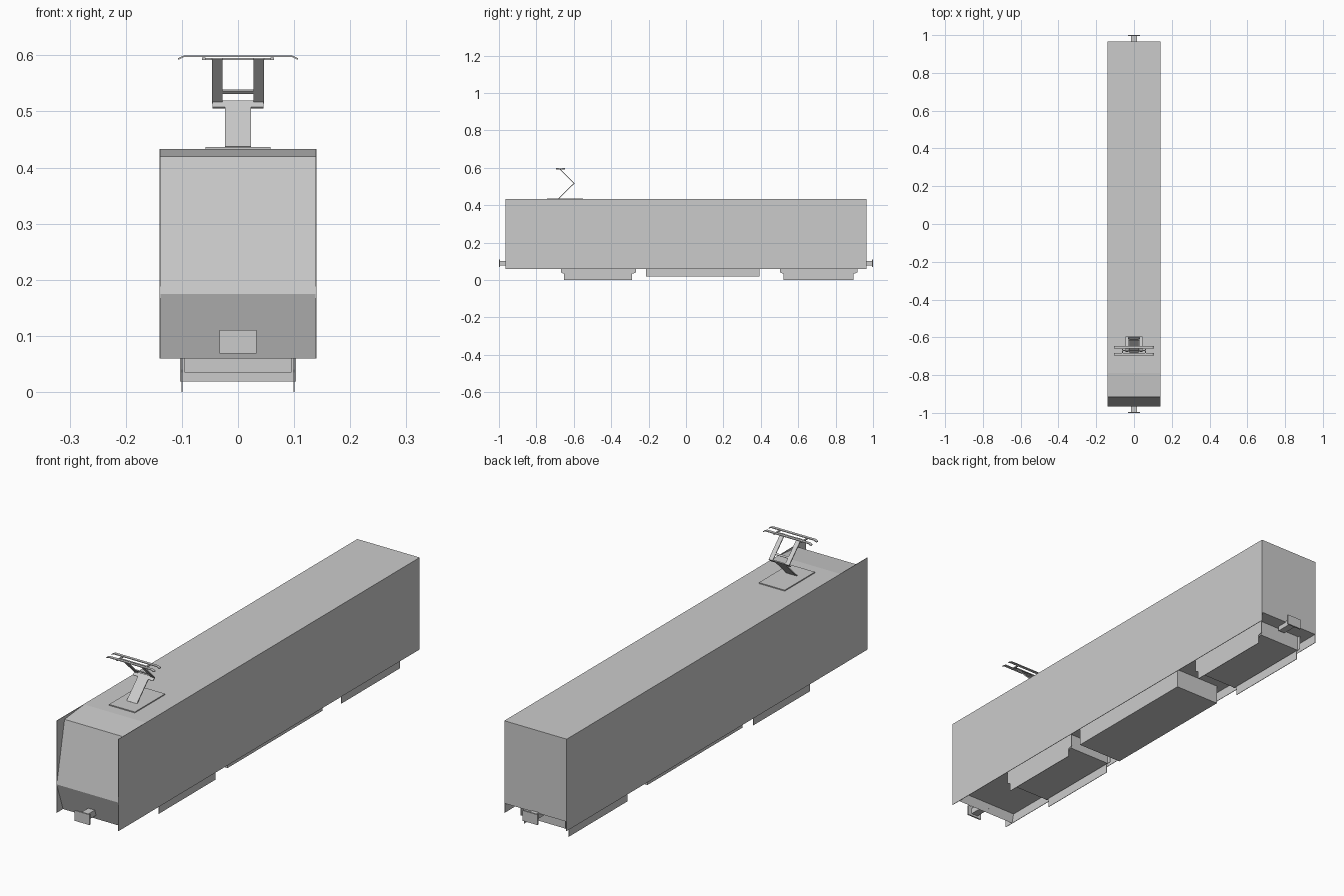
import bpy
import bmesh
from mathutils import Vector

cube = bpy.data.objects.get("Cube")
if cube:
    bpy.data.objects.remove(cube, do_unlink=True)

grey = bpy.data.materials.new("plain grey")
grey.use_nodes = True
grey.diffuse_color = (0.6, 0.6, 0.6, 1)
grey.node_tree.nodes["Principled BSDF"].inputs["Base Color"].default_value = (0.6, 0.6, 0.6, 1)


def finish(name, bm):
    bmesh.ops.recalc_face_normals(bm, faces=bm.faces)
    mesh = bpy.data.meshes.new(name)
    bm.to_mesh(mesh)
    bm.free()
    mesh.materials.append(grey)
    obj = bpy.data.objects.new(name, mesh)
    bpy.context.collection.objects.link(obj)
    return obj


def prism(name, profile, x0, x1):
    """Extrude a closed (y, z) profile from x0 to x1."""
    bm = bmesh.new()
    face = bm.faces.new([bm.verts.new((x0, y, z)) for y, z in profile])
    ext = bmesh.ops.extrude_face_region(bm, geom=[face])
    verts = [g for g in ext["geom"] if isinstance(g, bmesh.types.BMVert)]
    bmesh.ops.translate(bm, verts=verts, vec=(x1 - x0, 0, 0))
    return finish(name, bm)


def box(name, x0, x1, y0, y1, z0, z1):
    return prism(name, [(y0, z0), (y1, z0), (y1, z1), (y0, z1)], x0, x1)


def strip(name, x0, x1, start, end, thick=0.004):
    """Flat bar running between two (y, z) points."""
    a, b = Vector(start), Vector(end)
    d = (b - a).normalized()
    n = Vector((-d.y, d.x)) * thick / 2
    return prism(name, [a - n, b - n, b + n, a + n], x0, x1)


HALF, END, ROOF, SKIRT, FLOOR = 0.14, 0.965, 0.433, 0.06, 0.098
SIDES = ((-1, "right"), (1, "left"))

# Body with sloped cab, between full-length side panels
prism("body", [(END, FLOOR), (END, ROOF), (-0.79, ROOF), (-0.915, 0.42),
               (-END, 0.175), (-0.925, SKIRT), (-0.915, FLOOR)],
      -HALF + 0.002, HALF - 0.002)
for s, side in SIDES:
    box(side + "_side_panel", s * (HALF - 0.002), s * HALF, -END, END, SKIRT, ROOF)

# Equipment box and bogies under the floor
box("equipment_box", -0.103, 0.103, -0.214, 0.394, 0.019, FLOOR)
for name, y0, y1 in (("front", -0.669, -0.268), ("rear", 0.503, 0.916)):
    box(name + "_bogie", -0.095, 0.095, y0 + 0.01, y1 - 0.01, 0.035, FLOOR)
    lo, hi = y0 + 0.017, y1 - 0.02
    outline = [(lo, 0), (hi, 0), (hi, 0.035), (y1, 0.04), (y1, FLOOR),
               (y0, FLOOR), (y0, 0.04), (lo, 0.035)]
    for s, side in SIDES:
        prism(f"{name}_{side}_bogie_frame", outline, s * 0.099, s * 0.101)

# Couplers
for s, name in ((-1, "front"), (1, "rear")):
    box(name + "_coupler_neck", -0.015, 0.015, s * 0.92, s * 0.996, 0.078, 0.102)
    box(name + "_coupler_plate", -0.033, 0.033, s * 0.994, s, 0.069, 0.111)

# Roof current collector
box("collector_base", -0.058, 0.058, -0.744, -0.55, ROOF, 0.437)
strip("lower_arm", -0.023, 0.023, (-0.68, 0.436), (-0.597, 0.518))
strip("elbow_bar", -0.045, 0.045, (-0.608, 0.507), (-0.597, 0.518))
strip("arm_brace", -0.03, 0.03, (-0.614, 0.533), (-0.619, 0.538))
for s, side in SIDES:
    strip(side + "_upper_arm", s * 0.028, s * 0.046, (-0.597, 0.516), (-0.675, 0.594))
    box(side + "_head_link", s * 0.058, s * 0.064, -0.69, -0.65, 0.592, 0.596)
box("head_cross_bar", -0.064, 0.064, -0.673, -0.667, 0.592, 0.595)

# Contact bars with drooping ends
for y, name in ((-0.689, "front"), (-0.653, "rear")):
    bm = bmesh.new()
    top = [(-0.107, 0.595), (-0.096, 0.6), (0.096, 0.6), (0.107, 0.595)]
    loop = top + [(x, z - 0.003) for x, z in reversed(top)]
    face = bm.faces.new([bm.verts.new((x, y - 0.006, z)) for x, z in loop])
    ext = bmesh.ops.extrude_face_region(bm, geom=[face])
    bmesh.ops.translate(bm, vec=(0, 0.012, 0),
                        verts=[g for g in ext["geom"] if isinstance(g, bmesh.types.BMVert)])
    finish(name + "_contact_bar", bm)
